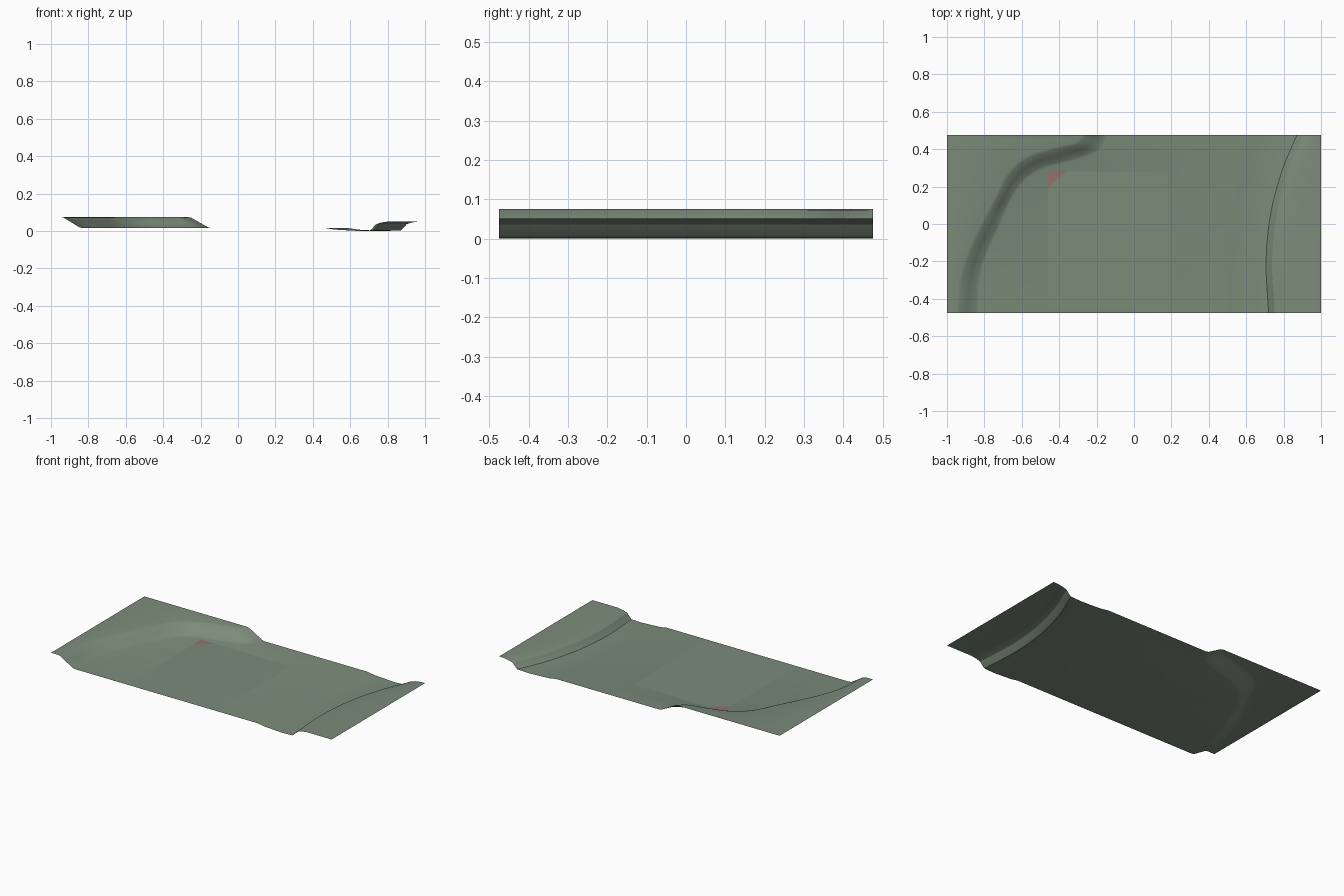
import bpy
from mathutils import Vector

if "Cube" in bpy.data.objects:
    bpy.data.objects.remove(bpy.data.objects["Cube"])

EDGE = 0.475    # half depth of the site
GROUND = 0.015  # valley floor height
N = 48          # samples along each contour


def material(name, rgb):
    m = bpy.data.materials.new(name)
    m.diffuse_color = (*rgb, 1)
    m.use_nodes = True
    m.node_tree.nodes["Principled BSDF"].inputs["Base Color"].default_value = m.diffuse_color
    return m


def make(name, verts, faces, mat):
    me = bpy.data.meshes.new(name)
    me.from_pydata(verts, [], faces)
    me.materials.append(mat)
    ob = bpy.data.objects.new(name, me)
    bpy.context.collection.objects.link(ob)
    return ob


def contour(pts):
    """Smooth Catmull-Rom line through the points, N + 1 samples."""
    p = [Vector(q) for q in pts]
    p = [2 * p[0] - p[1]] + p + [2 * p[-1] - p[-2]]
    out, spans = [], len(p) - 3
    for i in range(N + 1):
        s = i / N * spans
        k = min(int(s), spans - 1)
        t = s - k
        a, b, c, d = p[k:k + 4]
        out.append(0.5 * (2 * b + (c - a) * t + (2 * a - 5 * b + 4 * c - d) * t * t
                          + (3 * b - a - 3 * c + d) * t ** 3))
    return out


def shifted(line, dx):
    return [q + Vector((dx, 0)) for q in line]


grass = material("grass", (0.20, 0.26, 0.195))
clay = material("clay", (0.30, 0.16, 0.15))

# Terrain contours, west to east, each with its height
west = contour([(-1, -EDGE), (-1, EDGE)])
east = contour([(1, -EDGE), (1, EDGE)])
crest = contour([(-.95, -EDGE), (-.935, -.3), (-.89, -.15), (-.82, 0), (-.75, .13),
                 (-.68, .27), (-.58, .36), (-.43, .41), (-.33, .43), (-.27, EDGE)])
foot = contour([(-.83, -EDGE), (-.82, -.3), (-.78, -.15), (-.71, 0), (-.66, .12),
                (-.58, .235), (-.47, .3), (-.31, .34), (-.18, .395), (-.14, EDGE)])
shelf = contour([(.47, -EDGE), (.47, -.2), (.49, .05), (.53, .25), (.59, EDGE)])
bank = contour([(.73, -EDGE), (.716, -.2), (.74, .05), (.80, .28), (.88, EDGE)])

rows = [(west, .075)]
for t, h in ((0, 1), (.15, .93), (.5, .5), (.85, .07), (1, 0)):
    rows.append(([a.lerp(b, t) for a, b in zip(crest, foot)], GROUND + .06 * h))
rows += [(shelf, GROUND), (shifted(shelf, .05), .007), (shifted(shelf, .12), .003),
         ([a.lerp(b, .7) for a, b in zip(shelf, bank)], 0),
         (shifted(bank, -.01), .003), (bank, .011), (shifted(bank, .022), .036),
         (shifted(bank, .05), .045), (shifted(bank, .09), .051), (east, .051)]

# Terrain sheet lofted through the contours
verts = [(q.x, q.y, z) for line, z in rows for q in line]
w = N + 1
faces = [(r * w + i, (r + 1) * w + i, (r + 1) * w + i + 1, r * w + i + 1)
         for r in range(len(rows) - 1) for i in range(N)]
terrain = make("terrain", verts, faces, grass)
bpy.context.view_layer.objects.active = terrain
terrain.select_set(True)
bpy.ops.object.shade_smooth_by_angle(angle=0.5)


# Flat outlines laid on the valley floor
def pad(name, pts, lift, mat):
    make(name, [(x, y, GROUND + lift) for x, y in pts], [range(len(pts))], mat)


pad("site_pad", [(-.46, -.46), (.18, -.46), (.18, .28), (-.46, .28)], .0003, grass)
pad("house_footprint", [(-.32, -.18), (-.09, -.18), (-.09, .2), (-.32, .2)], .0006, grass)
pad("clay_corner", [(-.46, .2), (-.36, .28), (-.46, .28)], .0006, clay)
